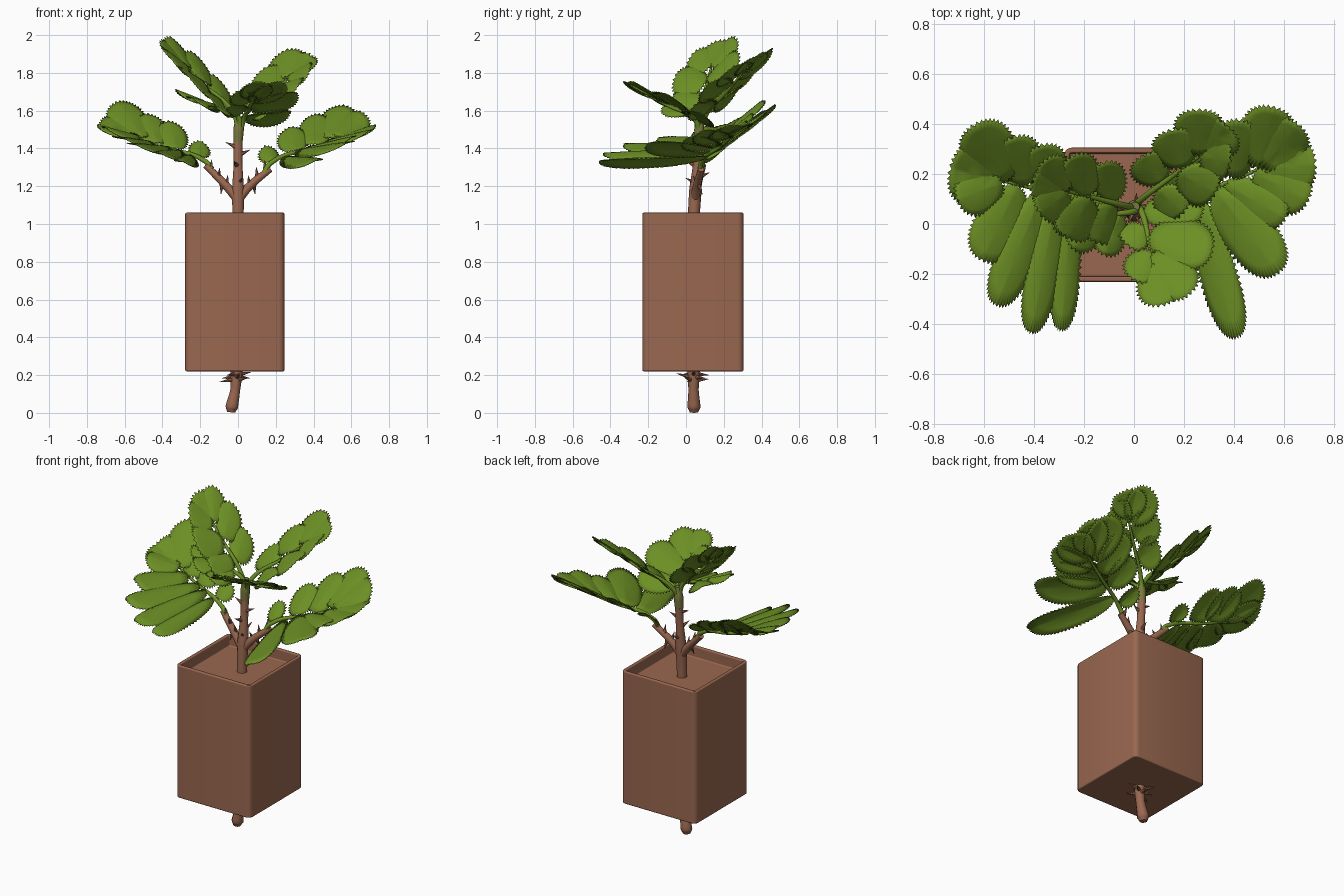
import bpy, bmesh, math, random
from mathutils import Vector

if "Cube" in bpy.data.objects:
    bpy.data.objects.remove(bpy.data.objects["Cube"])

random.seed(4)


def material(name, rgb):
    m = bpy.data.materials.new(name)
    m.diffuse_color = (*rgb, 1)
    m.use_nodes = True
    m.node_tree.nodes["Principled BSDF"].inputs["Base Color"].default_value = m.diffuse_color
    return m


BROWN = material("terracotta brown", (0.32, 0.137, 0.08))
GREEN = material("leaf green", (0.15, 0.275, 0.018))
OLIVE = material("young stem olive", (0.20, 0.19, 0.05))


def add_object(name, bm, mat, angle=35):
    me = bpy.data.meshes.new(name)
    bm.to_mesh(me)
    bm.free()
    ob = bpy.data.objects.new(name, me)
    bpy.context.collection.objects.link(ob)
    me.materials.append(mat)
    select(ob)
    bpy.ops.object.shade_smooth_by_angle(angle=math.radians(angle))
    return ob


def select(ob):
    bpy.ops.object.select_all(action='DESELECT')
    bpy.context.view_layer.objects.active = ob
    ob.select_set(True)


def tube(name, points, mat):
    """Smooth tapered tube through (x, y, z, radius) points."""
    cu = bpy.data.curves.new(name, 'CURVE')
    cu.dimensions = '3D'
    cu.bevel_depth = 1
    cu.bevel_resolution = 3
    cu.use_fill_caps = True
    cu.resolution_u = 5
    sp = cu.splines.new('BEZIER')
    sp.bezier_points.add(len(points) - 1)
    for bp, (x, y, z, r) in zip(sp.bezier_points, points):
        bp.co, bp.radius = (x, y, z), r
        bp.handle_left_type = bp.handle_right_type = 'AUTO'
    ob = bpy.data.objects.new(name, cu)
    bpy.context.collection.objects.link(ob)
    cu.materials.append(mat)
    select(ob)
    bpy.ops.object.convert(target='MESH')
    bpy.ops.object.shade_smooth_by_angle(angle=math.radians(50))


def thorns(name, spots):
    """Cones at (x, y, z, dx, dy, dz, length)."""
    bm = bmesh.new()
    for x, y, z, dx, dy, dz, length in spots:
        d = Vector((dx, dy, dz)).normalized()
        geo = bmesh.ops.create_cone(bm, cap_ends=True, segments=7, radius1=0.013,
                                    radius2=0.001, depth=length)
        rot = Vector((0, 0, 1)).rotation_difference(d).to_matrix()
        bmesh.ops.rotate(bm, verts=geo['verts'], matrix=rot)
        bmesh.ops.translate(bm, verts=geo['verts'], vec=Vector((x, y, z)) + d * length / 2)
    add_object(name, bm, BROWN)


def frond(name, stem, start, end, slope_l, slope_r, leaflets):
    """Compound leaf: midrib plus toothed leaflets (position on rib, tip x, tip y, width),
    laid on a surface folded along the midrib."""
    a, b = Vector(start), Vector(end)
    run = (b - a).to_2d()
    length = run.length
    d = run / length

    def height(p):
        q = p - a.to_2d()
        s, side = q.dot(d), d.x * q.y - d.y * q.x
        return a.z + (b.z - a.z) * s / length + abs(side) * (slope_l if side > 0 else slope_r)

    bm = bmesh.new()
    for i, (u, tx, ty, width) in enumerate(leaflets):
        base, tip = a.to_2d().lerp(b.to_2d(), u), Vector((tx, ty))
        axis = tip - base
        size = axis.length
        axis.normalize()
        across = Vector((-axis.y, axis.x))
        n = 2 * round((size + width) * 1.75 / 0.02)
        lift = 0.004 * (i % 3)
        mid = base + axis * size * 0.55

        def vert(k, ring):
            th = 2 * math.pi * k / n
            t = (1 - math.cos(th)) / 2
            w = width / 2 * math.copysign(abs(math.sin(th)) ** 0.85, math.sin(th)) * (0.8 + 0.3 * t)
            o = base + axis * size * t + across * w
            r = o - mid
            if ring == 1 and k % 2:            # edge teeth
                r -= r.normalized() * 0.013
            p = mid + r * ring
            z = height(p) + lift + 0.012 * (1 - 2 * ring * ring * abs(math.sin(th)))
            return bm.verts.new((p.x, p.y, z))

        rings = [[vert(k, f) for k in range(n)] for f in (0.35, 0.7, 1)]
        centre = bm.verts.new((mid.x, mid.y, height(mid) + lift + 0.012))
        for k in range(n):
            j = (k + 1) % n
            bm.faces.new((centre, rings[0][k], rings[0][j]))
            for r0, r1 in zip(rings, rings[1:]):
                bm.faces.new((r0[k], r1[k], r1[j], r0[j]))
    bmesh.ops.recalc_face_normals(bm, faces=bm.faces)
    if sum(f.normal.z for f in bm.faces) < 0:
        bmesh.ops.reverse_faces(bm, faces=bm.faces)
    ob = add_object(name + "_leaflets", bm, GREEN, 60)
    sol = ob.modifiers.new("thickness", 'SOLIDIFY')
    sol.thickness = 0.004
    # midrib and stalk
    tube(name + "_midrib", [(*stem, 0.016), (*a, 0.013), (*a.lerp(b, 0.6), 0.009),
                            (*b, 0.005)], GREEN)


# Pot: square box with rounded corners and a recessed soil face
bm = bmesh.new()
bmesh.ops.create_cube(bm, size=1)
bmesh.ops.scale(bm, vec=(0.525, 0.535, 0.84), verts=bm.verts)
bmesh.ops.translate(bm, vec=(-0.017, 0.037, 0.64), verts=bm.verts)
upright = [e for e in bm.edges if abs(e.verts[0].co.z - e.verts[1].co.z) > 0.5]
bmesh.ops.bevel(bm, geom=upright, offset=0.03, segments=4, profile=0.5, affect='EDGES')
top = max(bm.faces, key=lambda f: f.calc_center_median().z)
bmesh.ops.inset_region(bm, faces=[top], thickness=0.022)
geo = bmesh.ops.extrude_face_region(bm, geom=[top])['geom']
bmesh.ops.translate(bm, vec=(0, 0, -0.07), verts=[v for v in geo if isinstance(v, bmesh.types.BMVert)])
if top.is_valid:
    bmesh.ops.delete(bm, geom=[top], context='FACES_ONLY')
bmesh.ops.recalc_face_normals(bm, faces=bm.faces)
pot = add_object("pot", bm, BROWN, 40)
bev = pot.modifiers.new("soft_edges", 'BEVEL')
bev.width, bev.segments, bev.limit_method = 0.01, 3, 'ANGLE'
bev.angle_limit = math.radians(50)
bev.harden_normals = True

# Trunk, running through the pot, and its two side branches
tube("trunk", [(-0.036, 0.042, 0.003, 0.022), (-0.033, 0.042, 0.03, 0.035), (-0.015, 0.04, 0.12, 0.027),
               (-0.008, 0.04, 0.22, 0.033), (0, 0.04, 1.0, 0.031), (0, 0.05, 1.18, 0.033),
               (0, 0.062, 1.32, 0.024), (0.0, 0.07, 1.44, 0.024)], BROWN)
tube("trunk_tip", [(0, 0.069, 1.43, 0.024), (0.003, 0.07, 1.5, 0.028), (0.005, 0.07, 1.57, 0.018)], OLIVE)
tube("left_branch", [(0, 0.048, 1.13, 0.026), (-0.06, 0.06, 1.2, 0.023), (-0.17, 0.09, 1.31, 0.017)], BROWN)
tube("right_branch", [(0, 0.048, 1.13, 0.026), (0.06, 0.058, 1.2, 0.023), (0.17, 0.08, 1.29, 0.017)], BROWN)

# Thorns on the stems and in a collar under the pot
spots = []
for side in (-1, 1):
    for t, up in ((0.35, 1), (0.6, 1), (0.85, 1), (0.5, -1)):
        spots.append((side * 0.17 * t, 0.05 + 0.035 * t, 1.14 + 0.16 * t + 0.012 * up,
                      side * -0.1 * up, random.uniform(-0.6, 0.6), up, 0.055))
for z, ang in ((1.25, 80), (1.31, 250), (1.37, 10), (1.41, 175), (1.22, 290)):
    c, s = math.cos(math.radians(ang)), math.sin(math.radians(ang))
    spots.append((c * 0.015, 0.06 + s * 0.015, z, c, s, 0.45, 0.055))
thorns("stem_thorns", spots)
collar = []
for k in range(9):
    c, s = math.cos(k * 0.7), math.sin(k * 0.7)
    collar.append((-0.01 + c * 0.02, 0.04 + s * 0.02, 0.205 - 0.015 * (k % 3), c, s,
                   random.uniform(-0.2, 0.3), 0.06 + 0.015 * (k % 2)))
thorns("root_thorns", collar)

# Leaves: two low side fronds and four in the crown
frond("left_frond", (-0.14, 0.083, 1.29), (-0.17, 0.09, 1.33), (-0.56, 0.18, 1.46), -0.02, 0.7, [
    (0.9, -0.74, 0.22, 0.27), (0.85, -0.64, 0.40, 0.24), (0.9, -0.71, 0.09, 0.2),
    (0.65, -0.49, 0.35, 0.21), (0.4, -0.37, 0.32, 0.19), (0.1, -0.2, 0.21, 0.13),
    (0.75, -0.61, -0.15, 0.22), (0.5, -0.55, -0.33, 0.18), (0.35, -0.41, -0.44, 0.15),
    (0.2, -0.29, -0.43, 0.13)])
frond("right_frond", (0.14, 0.073, 1.27), (0.17, 0.08, 1.32), (0.55, 0.24, 1.46), 0.6, 0.0, [
    (0.9, 0.73, 0.24, 0.25), (0.85, 0.56, 0.47, 0.24), (0.9, 0.66, 0.40, 0.22),
    (0.8, 0.70, 0.09, 0.22), (0.6, 0.42, 0.42, 0.2), (0.35, 0.28, 0.33, 0.18),
    (0.05, 0.14, 0.21, 0.12), (0.5, 0.61, 0.02, 0.2), (0.4, 0.58, -0.2, 0.23),
    (0.2, 0.41, -0.46, 0.17)])
frond("back_frond", (0.005, 0.07, 1.47), (0.02, 0.09, 1.55), (0.3, 0.3, 1.8), 0.45, -0.08, [
    (0.9, 0.37, 0.40, 0.22), (0.85, 0.26, 0.46, 0.22), (0.6, 0.15, 0.38, 0.21),
    (0.3, 0.04, 0.28, 0.19), (0.85, 0.39, 0.25, 0.21), (0.55, 0.33, 0.12, 0.2),
    (0.25, 0.2, 0.04, 0.17)])
frond("top_left_frond", (0, 0.07, 1.47), (-0.02, 0.07, 1.58), (-0.3, 0.14, 1.855), -0.05, 0.42, [
    (0.9, -0.41, 0.17, 0.17), (0.85, -0.36, 0.26, 0.16), (0.55, -0.24, 0.28, 0.17),
    (0.2, -0.12, 0.25, 0.16), (0.85, -0.38, 0.04, 0.18), (0.55, -0.27, -0.06, 0.19),
    (0.25, -0.15, -0.08, 0.17)])
frond("low_left_frond", (0, 0.07, 1.47), (0, 0.05, 1.57), (-0.22, 0.03, 1.66), -0.15, -0.1, [
    (0.8, -0.33, 0.0, 0.14), (0.55, -0.25, -0.1, 0.15), (0.25, -0.12, -0.13, 0.14),
    (0.5, -0.22, 0.14, 0.15)])
frond("front_frond", (0.005, 0.07, 1.47), (0.03, 0.05, 1.55), (0.09, -0.2, 1.68), 0.05, 0.1, [
    (0.8, 0.11, -0.33, 0.19), (0.65, 0.23, -0.28, 0.2), (0.4, 0.32, -0.1, 0.22),
    (0.05, 0.28, 0.08, 0.18), (0.6, 0.0, -0.23, 0.16), (0.2, -0.03, -0.09, 0.15)])
